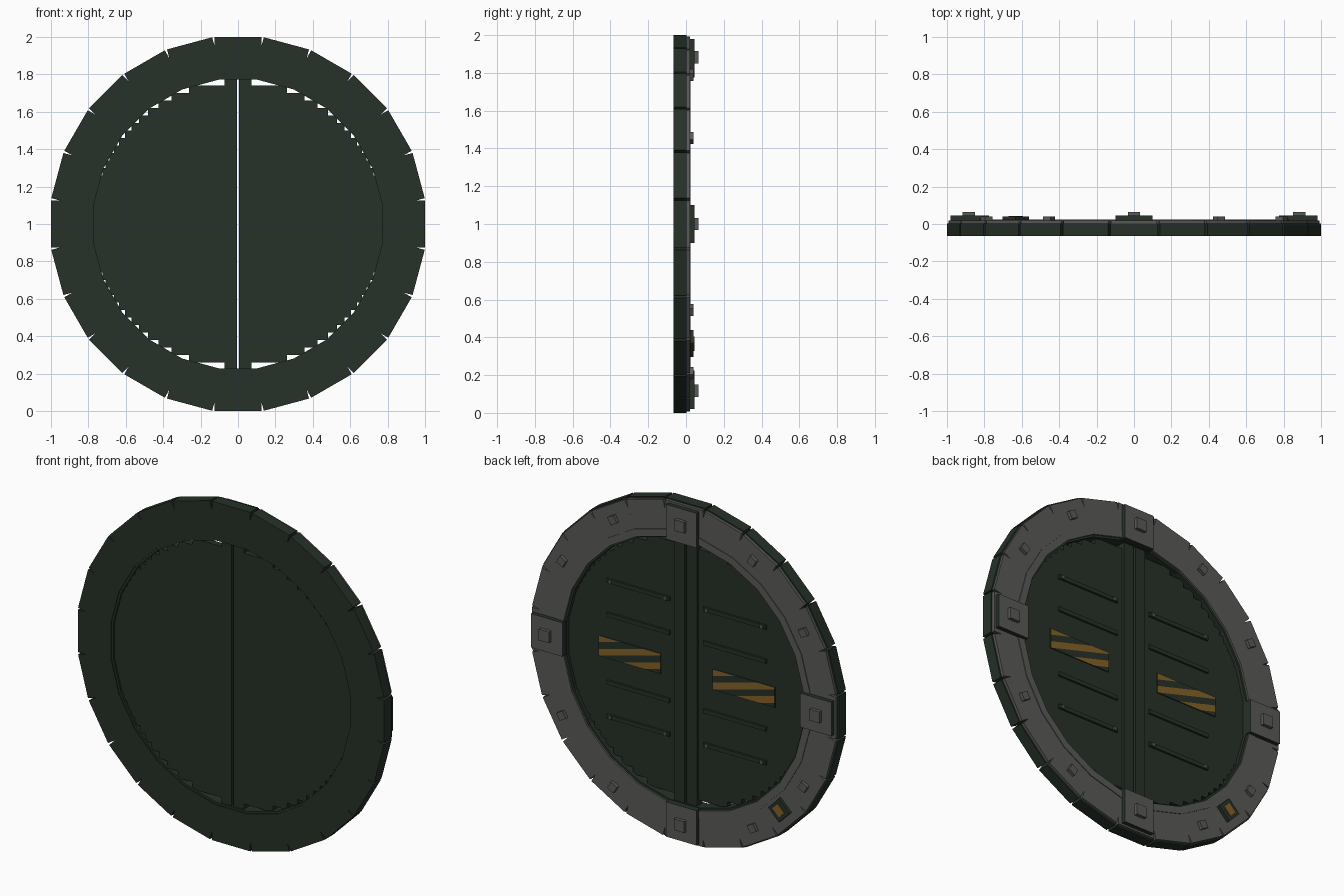
import bpy, bmesh, math
from mathutils import Vector, Matrix

cube = bpy.data.objects.get("Cube")
if cube:
    bpy.data.objects.remove(cube, do_unlink=True)


def material(name, rgb):
    mat = bpy.data.materials.new(name)
    mat.use_nodes = True
    mat.diffuse_color = (*rgb, 1)
    mat.node_tree.nodes["Principled BSDF"].inputs["Base Color"].default_value = (*rgb, 1)
    return mat


GREEN = material("dark green metal", (0.019, 0.031, 0.021))
GREY = material("grey metal", (0.1, 0.1, 0.097))
YELLOW = material("warning yellow", (0.23, 0.12, 0.02))
CENTRE = Vector((0, 0, 1))
SEGMENTS = 24
STEP = 2 * math.pi / SEGMENTS


def prism(bm, points, y0, y1, angle=0):
    """Extrude an outline of (x, z) points along y, turned about the hub."""
    turn = Matrix.Translation(CENTRE) @ Matrix.Rotation(angle, 4, 'Y')
    rings = [[bm.verts.new(turn @ Vector((x, y, z))) for x, z in points] for y in (y0, y1)]
    bm.faces.new(rings[0])
    bm.faces.new(list(reversed(rings[1])))
    n = len(points)
    for i in range(n):
        j = (i + 1) % n
        bm.faces.new((rings[0][j], rings[0][i], rings[1][i], rings[1][j]))


def rect(x0, x1, z0, z1):
    return [(x0, z0), (x1, z0), (x1, z1), (x0, z1)]


def finish(name, bm, *mats, rule=None):
    bmesh.ops.recalc_face_normals(bm, faces=bm.faces)
    if rule:
        for face in bm.faces:
            face.material_index = rule(face)
    mesh = bpy.data.meshes.new(name)
    bm.to_mesh(mesh)
    bm.free()
    for mat in mats:
        mesh.materials.append(mat)
    obj = bpy.data.objects.new(name, mesh)
    bpy.context.collection.objects.link(obj)
    return obj


def around(name, points, y0, y1, angles, *mats, rule=None):
    """Repeat one outline around the hub."""
    bm = bmesh.new()
    for a in angles:
        prism(bm, points, y0, y1, a)
    return finish(name, bm, *mats, rule=rule)


def segment(r0, r1, half=None):
    """Ring piece; half is the half width of its outer end, leaving a notch."""
    t = math.tan(STEP / 2)
    if half is None:
        return [(-r0 * t, r0), (r0 * t, r0), (r1 * t, r1), (-r1 * t, r1)]
    meet = half / t
    return [(-r0 * t, r0), (r0 * t, r0), (half, meet),
            (half, r1), (-half, r1), (-half, meet)]


def back_face(face):
    return int(face.normal.y > 0.9)


# Notched outer ring, its grey back cover, raised lip and inner liner
every = [i * STEP for i in range(SEGMENTS)]
around("outer_ring", segment(0.785, 1, 0.125), -0.065, 0.003, every, GREEN)
around("ring_cover", segment(0.785, 0.992, 0.124), 0.003, 0.02, every, GREY)
around("ring_lip", segment(0.782, 0.825), 0.015, 0.024, every, GREY)
around("ring_liner", segment(0.772, 0.785), -0.06, 0.01, every, GREEN)

# Four clamps with bosses, and eight small studs
quarters = [i * math.pi / 2 for i in range(4)]
around("clamps", rect(-0.1, 0.1, 0.775, 0.98), 0.003, 0.045, quarters,
       GREEN, GREY, rule=back_face)
around("clamp_bosses", rect(-0.033, 0.033, 0.85, 0.916), 0.04, 0.065, quarters, GREY)
studs = [q + s * math.pi / 6 for q in quarters for s in (1, 2)]
around("ring_studs", rect(-0.023, 0.023, 0.887, 0.933), 0.015, 0.04, studs, GREY)

# Small control plate on the lower ring
corner = [math.radians(225)]
around("control_plate", rect(-0.05, 0.05, 0.845, 0.945), 0.015, 0.039, corner, GREEN)
around("control_light", rect(-0.024, 0.024, 0.865, 0.925), 0.037, 0.044, corner, YELLOW)


def stepped_half(radius, inner, top, rise):
    """Half disc outline with a staircase rim."""
    upper = []
    z = top
    while z > rise / 2:
        x = math.sqrt(radius ** 2 - z ** 2)
        upper += [(x, z), (x, z - rise)]
        z -= rise
    lower = [(x, -z) for x, z in reversed(upper)]
    return [(inner, top)] + upper[:-1] + lower[1:] + [(inner, -top)]


DOOR_BACK = -0.012
for side, name in ((1, "left"), (-1, "right")):
    def mirrored(points):
        return [(x * side, z) for x, z in points]

    # Door leaf and the upright bar along its meeting edge
    bm = bmesh.new()
    prism(bm, mirrored(stepped_half(0.785, 0.04, 0.74, 0.04)), -0.05, DOOR_BACK)
    finish(name + "_door", bm, GREEN)
    bm = bmesh.new()
    prism(bm, mirrored(rect(0.006, 0.073, -0.776, 0.776)), -0.05, 0.004)
    finish(name + "_edge_bar", bm, GREEN)

    # Horizontal ribs, the outer ones fixed with bolts
    ribs, bolts = bmesh.new(), bmesh.new()
    for z in (-0.4, -0.2, 0.2, 0.4):
        prism(ribs, mirrored(rect(0.11, 0.52, z - 0.012, z + 0.012)), -0.02, 0.0)
        if abs(z) > 0.3:
            for x in (0.135, 0.495):
                prism(bolts, mirrored(rect(x - 0.01, x + 0.01, z - 0.01, z + 0.01)),
                      -0.005, 0.006)
    finish(name + "_ribs", ribs, GREEN)
    finish(name + "_rib_bolts", bolts, GREY)

    # Warning panel cut into slanted stripes
    bm = bmesh.new()
    prism(bm, mirrored(rect(0.17, 0.575, -0.06, 0.06)), DOOR_BACK - 0.002, DOOR_BACK + 0.006)
    start = 0.575 if side > 0 else -0.17
    slope, band = 0.27, 0.04

    def height(p):
        return p.z - 1 + slope * (p.x - start)

    for k in range(-6, 4):
        bmesh.ops.bisect_plane(
            bm, geom=bm.verts[:] + bm.edges[:] + bm.faces[:],
            plane_co=(start, 0, 1 + (k + 0.5) * band), plane_no=(slope, 0, 1))
    finish(name + "_warning_panel", bm, GREEN, YELLOW,
           rule=lambda f: int(back_face(f) and
                              math.floor(height(f.calc_center_median()) / band + 0.5) % 2))
